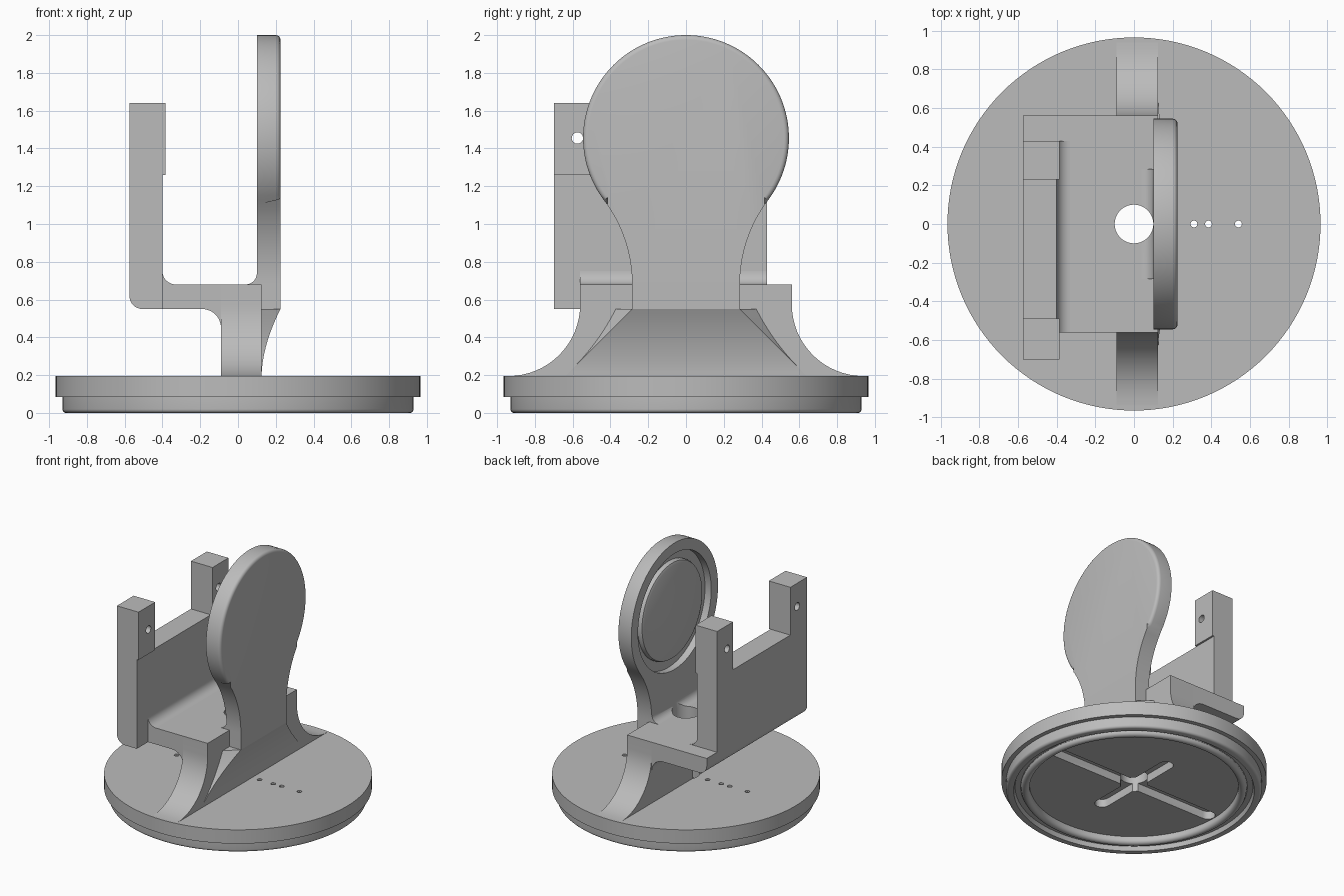
import bpy, bmesh, math
from mathutils import Vector, Matrix

if "Cube" in bpy.data.objects:
    bpy.data.objects.remove(bpy.data.objects["Cube"])

GREY = (0.5, 0.5, 0.5, 1)
mat = bpy.data.materials.new("plain grey")
mat.use_nodes = True
mat.diffuse_color = GREY
mat.node_tree.nodes["Principled BSDF"].inputs["Base Color"].default_value = GREY


def finish(name, bm):
    bmesh.ops.remove_doubles(bm, verts=bm.verts, dist=1e-5)
    bmesh.ops.recalc_face_normals(bm, faces=bm.faces)
    mesh = bpy.data.meshes.new(name)
    bm.to_mesh(mesh)
    bm.free()
    mesh.materials.append(mat)
    ob = bpy.data.objects.new(name, mesh)
    bpy.context.collection.objects.link(ob)
    return ob


def arc(cx, cy, r, a0, a1, n=16):
    angles = [math.radians(a0 + (a1 - a0) * i / n) for i in range(n + 1)]
    return [(cx + r * math.cos(a), cy + r * math.sin(a)) for a in angles]


PLACE = {"x": lambda u, v, w: (w, u, v),
         "y": lambda u, v, w: (u, w, v),
         "z": lambda u, v, w: (u, v, w)}


def prism(name, pts, axis, lo, hi):
    """Extrude a 2D outline along an axis."""
    bm = bmesh.new()
    rings = [[bm.verts.new(PLACE[axis](u, v, w)) for u, v in pts] for w in (lo, hi)]
    for ring in rings:
        bm.faces.new(ring)
    n = len(pts)
    for i in range(n):
        j = (i + 1) % n
        bm.faces.new((rings[0][i], rings[0][j], rings[1][j], rings[1][i]))
    return finish(name, bm)


def lathe(name, profile, matrix=Matrix(), steps=128):
    """Revolve a closed (radius, height) outline about z, then transform."""
    bm = bmesh.new()
    verts = [bm.verts.new((r, 0, h)) for r, h in profile]
    edges = [bm.edges.new((verts[i - 1], verts[i])) for i in range(len(verts))
             if profile[i - 1][0] + profile[i][0] > 0]
    bmesh.ops.spin(bm, geom=verts + edges, cent=(0, 0, 0), axis=(0, 0, 1),
                   angle=math.tau, steps=steps, use_merge=True)
    bmesh.ops.transform(bm, matrix=matrix, verts=bm.verts)
    return finish(name, bm)


def box(name, x, y, z):
    return prism(name, [(x[0], y[0]), (x[1], y[0]), (x[1], y[1]), (x[0], y[1])], "z", *z)


def cut(ob, cutter):
    mod = ob.modifiers.new("cut", "BOOLEAN")
    mod.operation = "DIFFERENCE"
    mod.solver = "EXACT"
    mod.object = cutter
    bpy.context.view_layer.objects.active = ob
    bpy.ops.object.modifier_apply(modifier=mod.name)
    bpy.data.objects.remove(cutter)


def disc_cutter(u, v, r, axis, lo, hi, n=24):
    return prism("cutter", arc(u, v, r, 0, 360, n)[:-1], axis, lo, hi)


# Round base with stepped lip and underside ridges
rim = [(0.1, 0.195), (0.965, 0.195), (0.965, 0.085), (0.93, 0.085)]
rim += arc(0.91, 0.02, 0.02, 0, -90, 5)
rim += [(0.875, 0), (0.865, 0.035), (0.825, 0.035)]
rim += arc(0.79, 0.03, 0.03, 0, -180, 10)
rim += [(0.76, 0.055), (0.1, 0.055)]
base = lathe("round_base", rim)

# Crossed slots underneath and small holes through the base
for length, swap in ((0.70, False), (0.36, True)):
    slot = arc(length, 0, 0.055, -90, 90, 10) + arc(-length, 0, 0.055, 90, 270, 10)
    if swap:
        slot = [(v, u) for u, v in slot]
    cut(base, prism("cutter", slot, "z", -0.1, 0.12))
for x in (0.19, 0.31, 0.385, 0.54):
    for side in (-1, 1):
        cut(base, disc_cutter(side * x, 0, 0.018, "z", -0.1, 0.3, 12))

# Pedestal wall with concave ends
outline = [(0.94, 0.185)] + arc(0.94, 0.575, 0.38, 270, 180)
outline += [(0.56, 0.68), (-0.56, 0.68)]
outline += arc(-0.94, 0.575, 0.38, 0, -90) + [(-0.94, 0.185)]
pedestal = prism("pedestal", outline, "x", -0.09, 0.125)
cut(pedestal, disc_cutter(0, 0, 0.1, "z", 0, 1, 48))

# Platform, rounded below and blended into the pedestal
plate = [(-0.09, 0.68), (-0.575, 0.68)] + arc(-0.505, 0.62, 0.07, 180, 270, 8)
plate += arc(-0.19, 0.45, 0.1, 90, 0, 10)
platform = prism("platform", plate, "y", -0.56, 0.56)
cut(platform, disc_cutter(0, 0, 0.1, "z", 0, 1, 48))

# Upright bracket wall with two posts
wall = [(-0.4, 1.26), (-0.575, 1.26)] + arc(-0.505, 0.62, 0.07, 180, 270, 8) + [(-0.4, 0.55)]
prism("bracket_wall", wall, "y", -0.70, 0.43)
for name, y0, y1, hole in (("front_post", -0.70, -0.49, -0.575),
                           ("back_post", 0.23, 0.43, 0.305)):
    post = box(name, (-0.575, -0.385), (y0, y1), (1.26, 1.64))
    cut(post, disc_cutter(hole, 1.455, 0.03, "x", -1, 0))

# Inside fillets where the wall and the paddle meet the platform
prism("wall_fillet", [(-0.405, 0.675), (-0.405, 0.75)] + arc(-0.33, 0.75, 0.07, 180, 270, 8)
      + [(-0.33, 0.675)], "y", -0.56, 0.43)
fillet = prism("paddle_fillet", [(0.105, 0.675), (0.105, 0.74)] + arc(0.04, 0.74, 0.06, 0, -90, 8)
               + [(0.04, 0.675)], "y", -0.285, 0.285)
cut(fillet, disc_cutter(0, 0, 0.1, "z", 0, 1, 48))

# Paddle: round head flowing into a narrower neck
CZ, R, NECK = 1.455, 0.545, 0.74
tip = math.degrees(math.atan2(-0.775, 1.025))
half = [(0.285, 0.55)] + arc(0.285 + NECK, 0.68, NECK, 180, 180 + tip, 16)
half += arc(0, CZ, R, tip, 90, 40)[1:]
paddle = prism("paddle", half + [(-u, v) for u, v in half[-2::-1]], "x", 0.1, 0.225)
bm = bmesh.new()
bm.from_mesh(paddle.data)
edge = [e for e in bm.edges if all(v.co.x > 0.22 and v.co.z > 1.12 for v in e.verts)]
bmesh.ops.bevel(bm, geom=edge, offset=0.025, segments=4, profile=0.5, affect="EDGES")
bm.to_mesh(paddle.data)
bm.free()

# Ring recess around a rounded boss on the paddle's inner face
recess = [(0, 0.05), (0.46, 0.05), (0.46, 0.155), (0.385, 0.155),
          (0.385, 0.135), (0.378, 0.122), (0.36, 0.115), (0, 0.115)]
to_x = Matrix.Translation((0, 0, CZ)) @ Matrix.Rotation(math.pi / 2, 4, "Y")
cut(paddle, lathe("cutter", recess, to_x, 96))

# Flared skirt from the paddle down to the base
bm = bmesh.new()
rows = []
for i in range(17):
    t = i / 16
    z = 0.195 + 0.355 * t
    x = 0.125 + 0.1 * t ** 1.8
    y = 0.285 + 0.355 * (1 - t)
    rows.append([bm.verts.new(c) for c in ((0.11, -y - x + 0.125, z), (x, -y, z),
                                           (x, y, z), (0.11, y + x - 0.125, z))])
for a, b in zip(rows, rows[1:]):
    for k in range(4):
        m = (k + 1) % 4
        bm.faces.new((a[k], a[m], b[m], b[k]))
bm.faces.new(rows[0])
bm.faces.new(rows[-1])
finish("paddle_skirt", bm)

# Smooth curved surfaces, keep edges crisp
for ob in bpy.context.scene.objects:
    ob.select_set(ob.type == "MESH")
bpy.context.view_layer.objects.active = base
bpy.ops.object.shade_smooth_by_angle(angle=math.radians(30))
